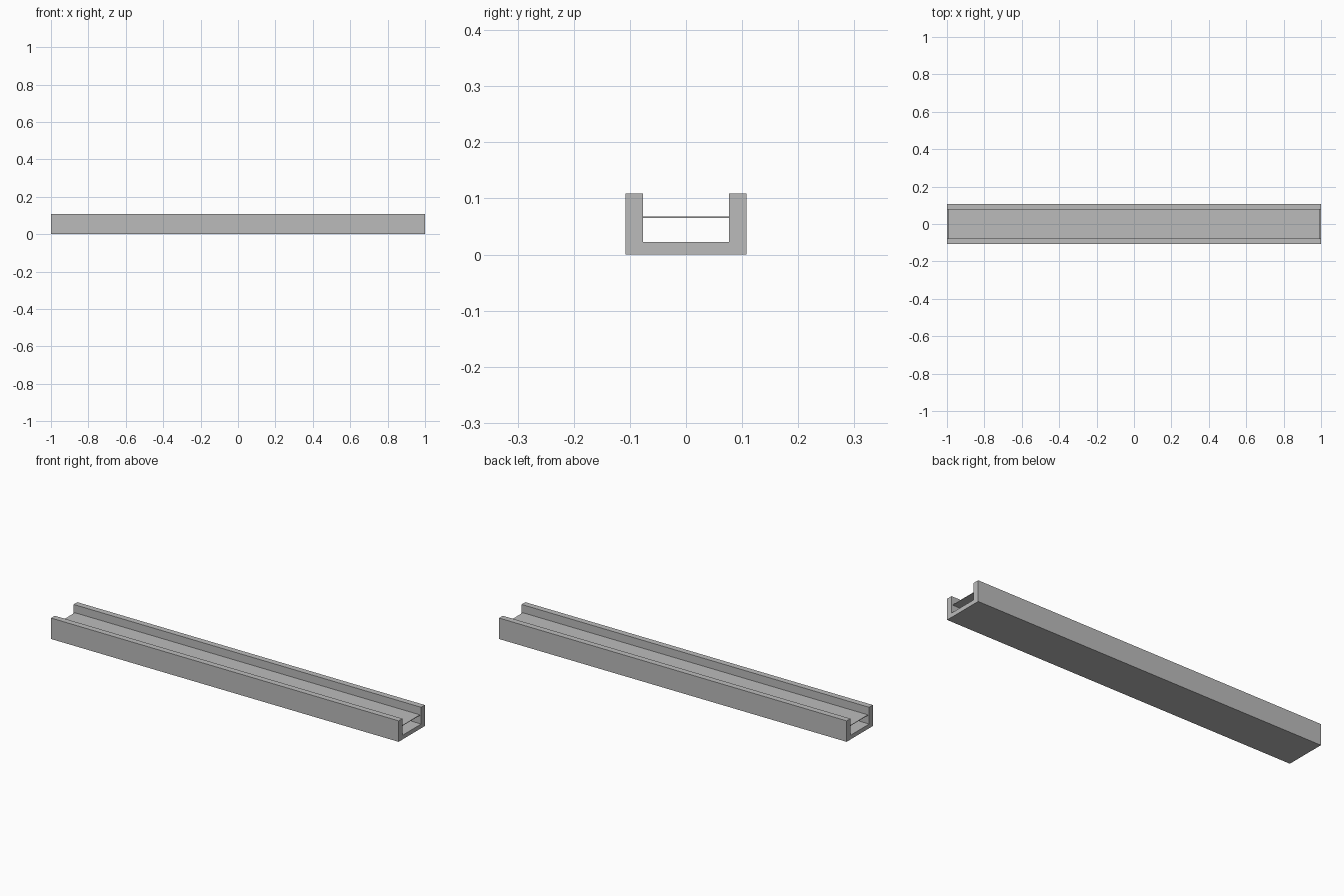
import bpy
import bmesh
from mathutils import Matrix, Vector

cube = bpy.data.objects.get("Cube")
if cube:
    bpy.data.objects.remove(cube, do_unlink=True)

grey = bpy.data.materials.new("plain grey")
grey.use_nodes = True
colour = (0.5, 0.5, 0.5, 1)
grey.diffuse_color = colour
grey.node_tree.nodes["Principled BSDF"].inputs["Base Color"].default_value = colour


def box(name, low, high):
    """Box between two opposite corners."""
    low, high = Vector(low), Vector(high)
    bm = bmesh.new()
    bmesh.ops.create_cube(bm, size=1)
    bm.transform(Matrix.Translation((low + high) / 2) @ Matrix.Diagonal(high - low).to_4x4())
    mesh = bpy.data.meshes.new(name)
    bm.to_mesh(mesh)
    bm.free()
    mesh.materials.append(grey)
    obj = bpy.data.objects.new(name, mesh)
    bpy.context.collection.objects.link(obj)
    return obj


# Channel floor
box("channel_floor", (-1, -0.108, 0), (1, 0.108, 0.022))

# Side walls standing on the floor
box("front_wall", (-1, -0.108, 0.022), (1, -0.077, 0.109))
box("back_wall", (-1, 0.077, 0.022), (1, 0.108, 0.109))

# Thin sheet spanning the channel, just short of the ends
box("inner_sheet", (-0.993, -0.077, 0.065), (0.993, 0.077, 0.068))
